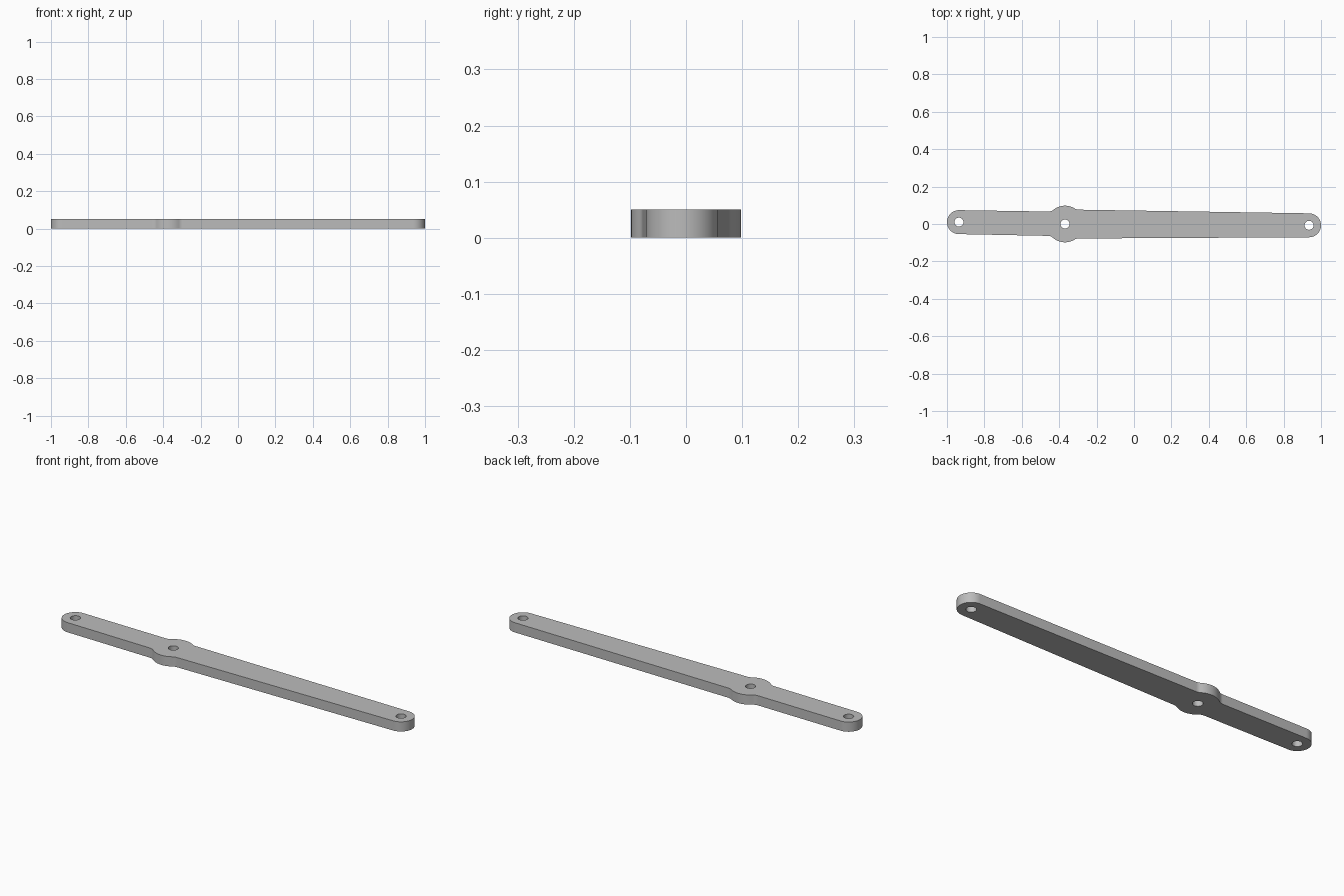
import bpy, bmesh
from math import sin, cos, pi, atan2, sqrt, radians
from mathutils import Vector, Matrix

cube = bpy.data.objects.get("Cube")
if cube:
    bpy.data.objects.remove(cube, do_unlink=True)

THICKNESS = 0.05
HOLE_R = 0.024
BOSS_R = 0.098
FILLET_R = 0.04
END_R = 0.064
boss = Vector((-0.369, 0.0))
left_end = Vector((-0.936, 0.010))
right_end = Vector((0.936, -0.007))


def arc(centre, radius, start, stop, steps):
    """Points along an arc, both ends included."""
    return [Vector((centre[0] + radius * cos(start + (stop - start) * i / steps),
                    centre[1] + radius * sin(start + (stop - start) * i / steps)))
            for i in range(steps + 1)]


def arm(end, half_width):
    """Clockwise outline of one arm, from boss fillet round the tip to boss fillet."""
    axis = end - boss
    heading = atan2(axis.y, axis.x)
    rise = half_width + FILLET_R
    run = sqrt((BOSS_R + FILLET_R) ** 2 - rise ** 2)
    touch = atan2(rise, run)
    fillet = arc((run, rise), FILLET_R, touch + pi, 1.5 * pi, 8)
    tip = arc((axis.length, 0), END_R, pi / 2, -pi / 2, 32)
    mirrored = [Vector((p.x, -p.y)) for p in reversed(fillet)]
    turn = Matrix.Rotation(heading, 2)
    points = [turn @ p + boss for p in fillet + tip + mirrored]
    return points, heading, touch


# Outline: two arms joined by the arcs of the pivot boss
right_pts, right_head, right_touch = arm(right_end, 0.077)
left_pts, left_head, left_touch = arm(left_end, 0.065)
lower = arc(boss, BOSS_R, right_head - right_touch, left_head + left_touch - 2 * pi, 16)
upper = arc(boss, BOSS_R, left_head - left_touch, right_head + right_touch, 16)
outline = right_pts + lower[1:-1] + left_pts + upper[1:-1]
holes = [arc(c, HOLE_R, 0, 2 * pi, 32)[:-1] for c in (left_end, boss, right_end)]

# Flat plate with three holes, then given its thickness
bm = bmesh.new()
for loop in [outline] + holes:
    verts = [bm.verts.new((p.x, p.y, 0)) for p in loop]
    for i, v in enumerate(verts):
        bm.edges.new((v, verts[(i + 1) % len(verts)]))
bmesh.ops.triangle_fill(bm, use_beauty=True, edges=bm.edges[:], normal=(0, 0, 1))
grown = bmesh.ops.extrude_face_region(bm, geom=bm.faces[:], use_keep_orig=True)
top = [g for g in grown["geom"] if isinstance(g, bmesh.types.BMVert)]
bmesh.ops.translate(bm, verts=top, vec=(0, 0, THICKNESS))
bmesh.ops.recalc_face_normals(bm, faces=bm.faces[:])

mesh = bpy.data.meshes.new("lever_arm")
bm.to_mesh(mesh)
bm.free()
lever = bpy.data.objects.new("lever_arm", mesh)
bpy.context.collection.objects.link(lever)

# Plain grey
grey = bpy.data.materials.new("plain_grey")
grey.use_nodes = True
colour = (0.5, 0.5, 0.5, 1)
grey.diffuse_color = colour
grey.node_tree.nodes["Principled BSDF"].inputs["Base Color"].default_value = colour
mesh.materials.append(grey)

bpy.ops.object.select_all(action="DESELECT")
lever.select_set(True)
bpy.context.view_layer.objects.active = lever
bpy.ops.object.shade_smooth_by_angle(angle=radians(30))
